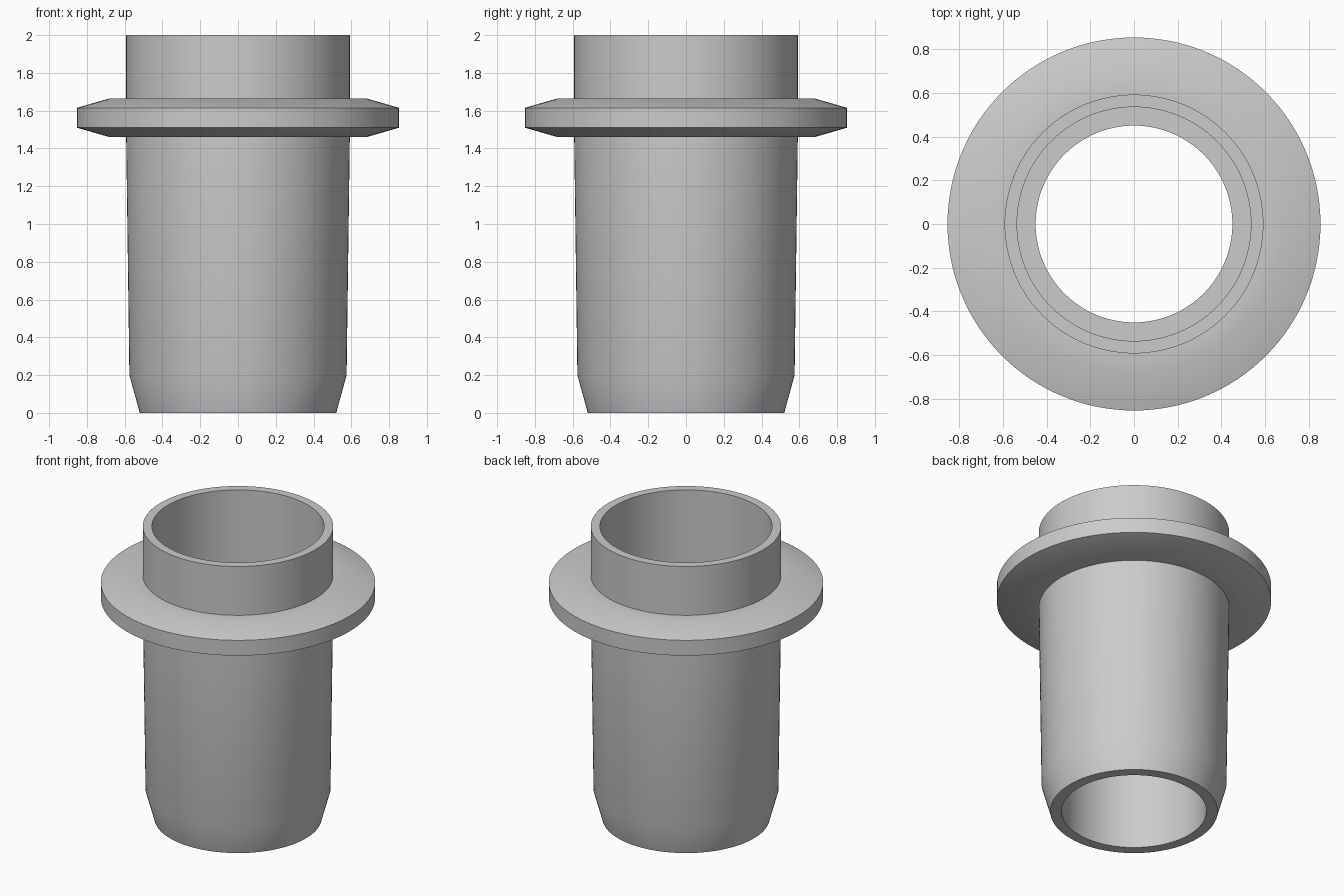
import bpy
import bmesh
import math

cube = bpy.data.objects.get("Cube")
if cube:
    bpy.data.objects.remove(cube, do_unlink=True)

SEGMENTS = 128

# Plain grey material
grey = bpy.data.materials.new("plain_grey")
grey.use_nodes = True
colour = (0.6, 0.6, 0.6, 1)
grey.diffuse_color = colour
grey.node_tree.nodes["Principled BSDF"].inputs["Base Color"].default_value = colour


def lathe(name, profile):
    """Spin a closed (radius, height) profile about the z axis."""
    bm = bmesh.new()
    verts = [bm.verts.new((r, 0, z)) for r, z in profile]
    edges = [bm.edges.new((a, b)) for a, b in zip(verts, verts[1:] + verts[:1])]
    bmesh.ops.spin(bm, geom=verts + edges, cent=(0, 0, 0), axis=(0, 0, 1),
                   angle=math.tau, steps=SEGMENTS, use_merge=True)
    bmesh.ops.remove_doubles(bm, verts=bm.verts, dist=0.0001)
    bmesh.ops.recalc_face_normals(bm, faces=bm.faces)
    mesh = bpy.data.meshes.new(name)
    bm.to_mesh(mesh)
    bm.free()
    mesh.materials.append(grey)
    obj = bpy.data.objects.new(name, mesh)
    bpy.context.collection.objects.link(obj)
    bpy.ops.object.select_all(action="DESELECT")
    obj.select_set(True)
    bpy.context.view_layer.objects.active = obj
    bpy.ops.object.shade_smooth_by_angle(angle=math.radians(30))
    return obj


# Outer wall from the bottom up, around the flange, then down the stepped bore
outer_wall = [(0.52, 0), (0.575, 0.2), (0.592, 1.46)]
flange = [(0.68, 1.46), (0.853, 1.51), (0.853, 1.615), (0.68, 1.665), (0.592, 1.665)]
collar = [(0.592, 2), (0.535, 2)]
bore = [(0.535, 1), (0.45, 1), (0.45, 0)]
lathe("flanged_sleeve", outer_wall + flange + collar + bore)
